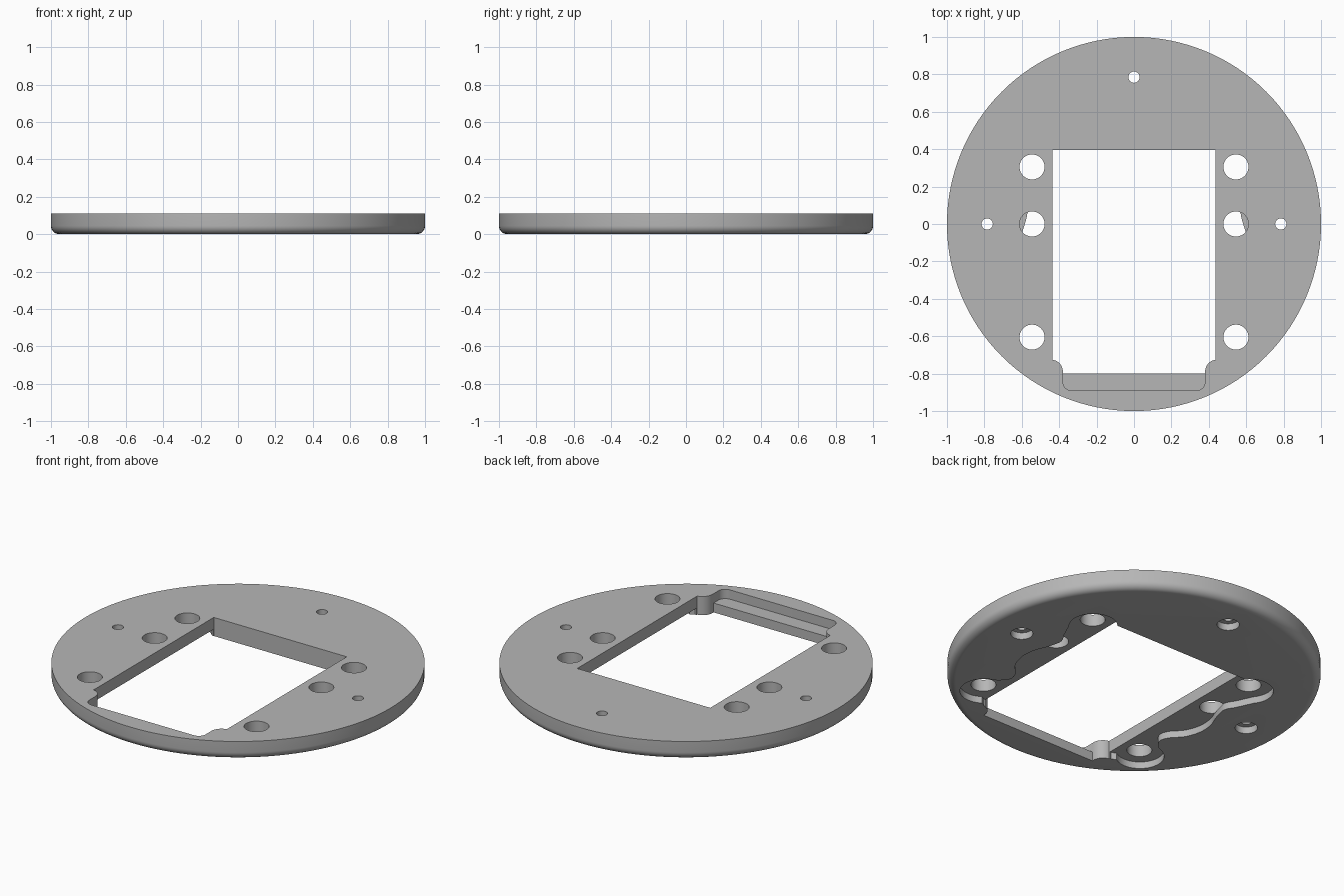
import bpy, bmesh, math
from mathutils import Vector

cube = bpy.data.objects.get("Cube")
if cube:
    bpy.data.objects.remove(cube)

HEIGHT = 0.11
POCKET = 0.04       # depth of the underside recesses
LEDGE = 0.055       # height of the front ledge

grey = bpy.data.materials.new("mid_grey")
grey.use_nodes = True
grey.diffuse_color = (0.47, 0.47, 0.47, 1)
grey.node_tree.nodes["Principled BSDF"].inputs["Base Color"].default_value = grey.diffuse_color


def prism(name, outline, z0, z1):
    """Extrude a closed outline from z0 to z1."""
    bm = bmesh.new()
    face = bm.faces.new([bm.verts.new((x, y, z0)) for x, y in outline])
    ext = bmesh.ops.extrude_face_region(bm, geom=[face])
    top = [v for v in ext["geom"] if isinstance(v, bmesh.types.BMVert)]
    bmesh.ops.translate(bm, verts=top, vec=(0, 0, z1 - z0))
    bmesh.ops.recalc_face_normals(bm, faces=bm.faces)
    mesh = bpy.data.meshes.new(name)
    bm.to_mesh(mesh)
    bm.free()
    mesh.materials.append(grey)
    obj = bpy.data.objects.new(name, mesh)
    bpy.context.collection.objects.link(obj)
    return obj


def arc(cx, cy, r, start, end, steps=8):
    angles = [math.radians(start + (end - start) * i / steps) for i in range(steps + 1)]
    return [(cx + r * math.cos(a), cy + r * math.sin(a)) for a in angles]


def circle(cx, cy, r, steps=40):
    return arc(cx, cy, r, 0, 360, steps)[:-1]


def smooth_path(points, steps=6):
    """Catmull-Rom curve through the points."""
    p = [Vector(q) for q in [points[0]] + points + [points[-1]]]
    out = []
    for a, b, c, d in zip(p, p[1:], p[2:], p[3:]):
        for i in range(steps):
            t = i / steps
            out.append(tuple(0.5 * (2 * b + (c - a) * t + (2 * a - 5 * b + 4 * c - d) * t ** 2
                                    + (3 * b - a - 3 * c + d) * t ** 3)))
    return out + [points[-1]]


def mirrored(half):
    return half + [(-x, y) for x, y in reversed(half)]


# Round plate with a rounded lower rim, spun from its profile
bm = bmesh.new()
R = 0.045
profile = [(0, 0)] + arc(1 - R, R, R, -90, 0) + [(1, HEIGHT), (0, HEIGHT)]
verts = [bm.verts.new((x, 0, z)) for x, z in profile]
edges = [bm.edges.new(pair) for pair in zip(verts, verts[1:])]
bmesh.ops.spin(bm, geom=verts + edges, cent=(0, 0, 0), axis=(0, 0, 1),
               angle=math.tau, steps=128, use_merge=True)
bmesh.ops.remove_doubles(bm, verts=bm.verts, dist=1e-5)
bmesh.ops.dissolve_limit(bm, angle_limit=0.002, verts=bm.verts, edges=bm.edges)
bmesh.ops.recalc_face_normals(bm, faces=bm.faces)
mesh = bpy.data.meshes.new("round_plate")
bm.to_mesh(mesh)
bm.free()
mesh.materials.append(grey)
plate = bpy.data.objects.new("round_plate", mesh)
bpy.context.collection.objects.link(plate)

LOW, HIGH = -0.1, 0.2
cutters = []

# Central window with rounded shoulders at the front
window = [(0.435, 0.395), (0.435, -0.725)] + arc(0.445, -0.79, 0.065, 95, 180) + [(0.38, -0.80)]
cutters.append(prism("window_cutter", mirrored(window), LOW, HIGH))

# Shallow step in front of the window
step = [(0.38, -0.77)] + arc(0.335, -0.845, 0.045, 0, -90)
cutters.append(prism("ledge_cutter", mirrored(step), LEDGE, HIGH))

# Wavy recess under each row of holes, open to the window
wave = (arc(0.545, 0.31, 0.13, 140, -40, 16)
        + smooth_path([(0.6, 0.13), (0.57, 0.07), (0.59, -0.02), (0.62, -0.1), (0.625, -0.19),
                       (0.595, -0.28), (0.535, -0.35), (0.52, -0.41), (0.56, -0.465)])
        + arc(0.545, -0.6, 0.13, 65, -125, 16))
recess = [(0.40, 0.39), (0.44, 0.394)] + wave + [(0.445, -0.72), (0.40, -0.71)]

for side, s in (("left", 1), ("right", -1)):
    cutters.append(prism(side + "_recess_cutter", [(s * x, y) for x, y in recess], LOW, POCKET))
    for y, bottom in ((0.305, LOW), (0, POCKET - 0.003), (-0.605, LOW)):
        cutters.append(prism(side + "_hole_cutter", circle(s * 0.545, y, 0.067), bottom, HIGH))

# Small screw holes, counterbored from below
for x, y in ((0.785, 0), (-0.785, 0), (0, 0.785)):
    cutters.append(prism("screw_cutter", circle(x, y, 0.03, 24), LOW, HIGH))
    cutters.append(prism("counterbore_cutter", circle(x, y, 0.06, 32), LOW, POCKET))

# Cut everything out of the plate, then discard the cutters
bpy.context.view_layer.objects.active = plate
plate.select_set(True)
for cutter in cutters:
    mod = plate.modifiers.new("cut", 'BOOLEAN')
    mod.operation = 'DIFFERENCE'
    mod.solver = 'EXACT'
    mod.object = cutter
    bpy.ops.object.modifier_apply(modifier=mod.name)
    bpy.data.objects.remove(cutter)

bpy.ops.object.shade_smooth_by_angle(angle=math.radians(30))
